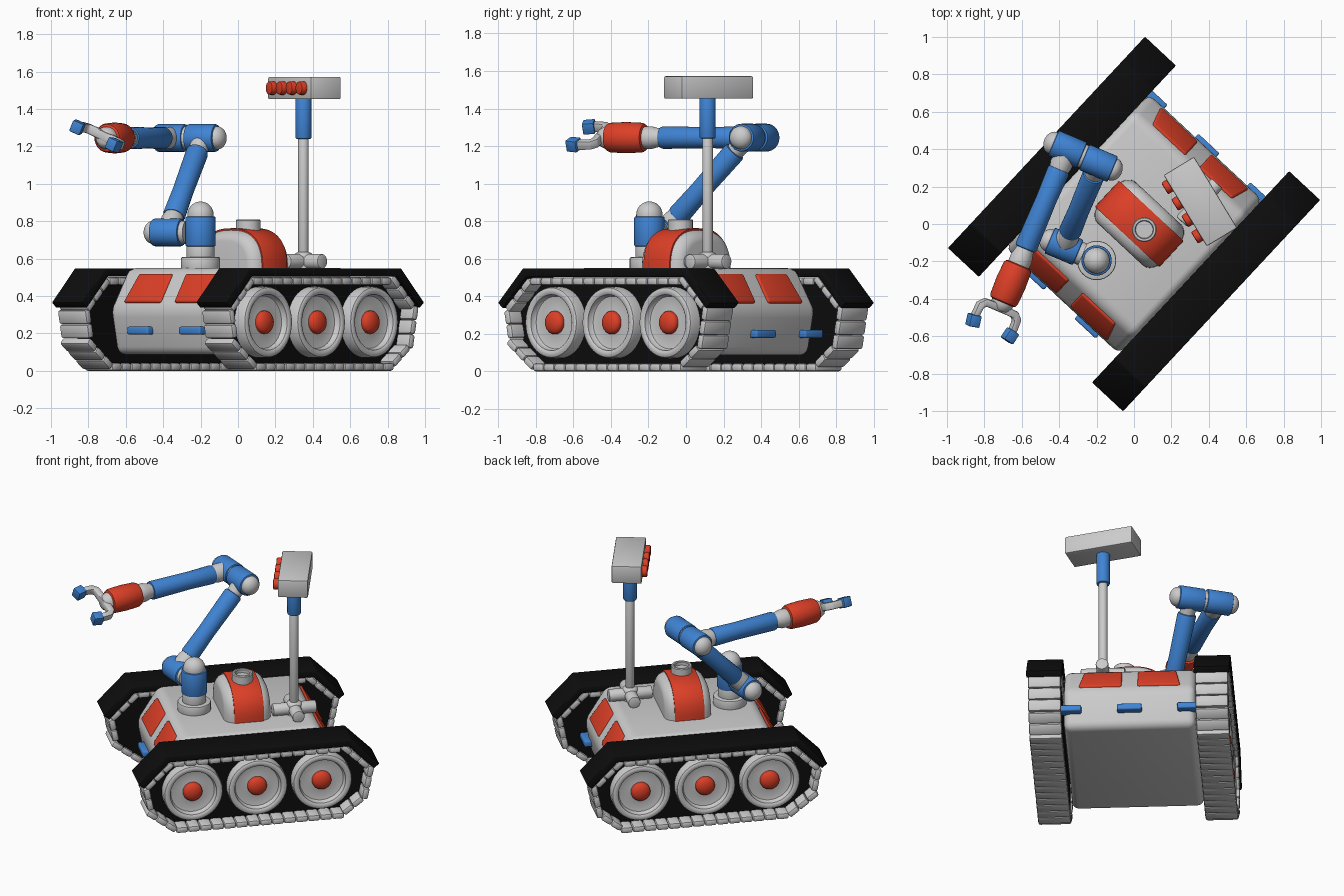
import bpy, bmesh, math
from mathutils import Matrix, Vector as V

if "Cube" in bpy.data.objects:
    bpy.data.objects.remove(bpy.data.objects["Cube"])

def material(name, rgb):
    m = bpy.data.materials.new(name)
    m.diffuse_color = (*rgb, 1)
    m.use_nodes = True
    m.node_tree.nodes["Principled BSDF"].inputs["Base Color"].default_value = m.diffuse_color
    return m

RED = material("red", (0.72, 0.05, 0.02))
BLUE = material("blue", (0.05, 0.23, 0.66))
BLACK = material("black", (0.004, 0.004, 0.004))
I = Matrix()
T = Matrix.Translation
G = Matrix.Rotation(math.radians(47), 4, 'Z')      # vehicle heading
SIDE = Matrix.Rotation(math.pi / 2, 4, 'X')        # profile xy -> xz

def finish(name, bm, M, mat=None, bevel=0, seg=3):
    bmesh.ops.remove_doubles(bm, verts=bm.verts, dist=1e-5)
    bmesh.ops.recalc_face_normals(bm, faces=bm.faces)
    if bevel:
        edges = [e for e in bm.edges if len(e.link_faces) == 2 and e.calc_face_angle(0) > 0.3]
        bmesh.ops.bevel(bm, geom=edges, offset=bevel, segments=seg, profile=0.5,
                        affect='EDGES', clamp_overlap=True)
    bm.transform(M)
    bmesh.ops.recalc_face_normals(bm, faces=bm.faces)
    me = bpy.data.meshes.new(name)
    bm.to_mesh(me)
    bm.free()
    ob = bpy.data.objects.new(name, me)
    bpy.context.collection.objects.link(ob)
    if mat:
        me.materials.append(mat)
    return ob

def prism(name, pts, h0, h1, M, mat=None, bevel=0, seg=3):
    bm = bmesh.new()
    f = bm.faces.new([bm.verts.new((x, y, h0)) for x, y in pts])
    r = bmesh.ops.extrude_face_region(bm, geom=[f])
    bmesh.ops.translate(bm, vec=(0, 0, h1 - h0),
                        verts=[v for v in r['geom'] if isinstance(v, bmesh.types.BMVert)])
    return finish(name, bm, M, mat, bevel, seg)

def box(name, size, M, mat=None, bevel=0.01, seg=3):
    x, y, z = (s / 2 for s in size)
    return prism(name, [(-x, -y), (x, -y), (x, y), (-x, y)], -z, z, M, mat, bevel, seg)

def loft(name, rings, M, mat=None, closed=False):
    bm = bmesh.new()
    vs = [[bm.verts.new(p) for p in r] for r in rings]
    n = len(vs[0])
    for a, b in zip(vs, vs[1:]):
        for i in range(n):
            bm.faces.new((a[i], a[(i + 1) % n], b[(i + 1) % n], b[i]))
    bm.faces.new(vs[0])
    bm.faces.new(vs[-1])
    return finish(name, bm, M, mat)

def lathe(name, prof, M, mat=None, n=32):
    ang = [2 * math.pi * i / n for i in range(n)]
    return loft(name, [[(max(r, 0.0005) * math.cos(a), max(r, 0.0005) * math.sin(a), h) for a in ang]
                       for r, h in prof], M, mat)

def rod(r, h0, h1, b=0.008):
    return [(r - b, h0), (r - b * .3, h0 + b * .3), (r, h0 + b), (r, h1 - b), (r - b * .3, h1 - b * .3), (r - b, h1)]

def dome(r, h0, h1, k=1.0):
    return [(r, h0), (r, h1)] + [(r * math.cos(t * math.pi / 16), h1 + k * r * math.sin(t * math.pi / 16))
                                 for t in range(1, 9)]

def along(p, d):
    return T(p) @ V(d).to_track_quat('Z', 'Y').to_matrix().to_4x4()

# Hull with sloped ends
prism("hull", [(-.52, .085), (.52, .085), (.57, .33), (.435, .55), (-.435, .55), (-.57, .33)],
      -.415, .415, G @ SIDE, None, .045, 4)
slope = Matrix(((0, -.523, .852, .5025), (1, 0, 0, 0), (0, .852, .523, .44), (0, 0, 0, 1)))
for end, turn, tabs, tz in (("rear", 0, (-.38, 0, .38), .2), ("front", math.pi, (-.19, .19), .215)):
    E = G @ Matrix.Rotation(turn, 4, 'Z')
    for s in (-1, 1):
        prism(end + "_panel", [(s * .05, -.09), (s * .32, -.09), (s * .29, .09), (s * .05, .09)],
              -.02, .012, E @ slope, RED, .012)
    for y in tabs:
        box(end + "_tab", (.07, .155, .042), E @ T((.553, y, tz)), BLUE, .01)

# Tracks: fender, core, links and wheels on each side
path = [V(p) for p in ((-.53, .021), (.53, .021), (.685, .14), (.722, .325), (.56, .48),
                       (-.56, .48), (-.722, .325), (-.685, .14))]
lens = [(path[(i + 1) % 8] - path[i]).length for i in range(8)]

def belt_frame(d):
    for i, l in enumerate(lens):
        if d <= l:
            t = (path[(i + 1) % 8] - path[i]) / l
            p = path[i] + t * d
            return T((p.x, 0, p.y)) @ Matrix.Rotation(-math.atan2(t.y, t.x), 4, 'Y')
        d -= l

for side, s in (("left", 1), ("right", -1)):
    S = G @ T((0, s * .527, 0))
    prism(side + "_fender", [(-.775, .365), (-.595, .548), (.595, .548), (.775, .365),
                             (.74, .335), (.575, .503), (-.575, .503), (-.74, .335)],
          -.113, .113, S @ SIDE, BLACK, .006, 2)
    prism(side + "_track_core", [tuple(p * .985 + V((0, .004))) for p in path], -.09, .012,
          S @ Matrix.Scale(s, 4, (0, 1, 0)) @ Matrix.Scale(-1, 4, (0, 1, 0)) @ SIDE, BLACK)
    bm = bmesh.new()
    count = 44
    for k in range(count):
        bmesh.ops.create_cube(bm, size=1, matrix=belt_frame((k + .5) * sum(lens) / count)
                              @ Matrix.Diagonal((.076, .208, .042, 1)))
    edges = list(bm.edges)
    bmesh.ops.bevel(bm, geom=edges, offset=.013, segments=2, profile=.5, affect='EDGES')
    finish(side + "_track_links", bm, S)
    for x in (-.415, 0, .415):
        W = S @ along((x, 0, .26), (0, s, 0))
        lathe(side + "_wheel", [(.19, 0), (.19, .07), (.185, .082), (.175, .087), (.158, .087), (.149, .08),
                                (.146, .055), (.14, .048), (.1, .04), (.07, .045)], W, None, 40)
        lathe(side + "_hub", dome(.062, .03, .055, .55), W, RED, 24)

# Rounded pod with a coloured band and top hatch
def arch(x, k, n=2.6):
    pts = []
    for i in range(29):
        a = math.pi * i / 28
        c, q = math.cos(a), max(math.sin(a), 0)
        pts.append((x, -.02 + .228 * k * math.copysign(abs(c) ** (2 / n), c), .54 + .215 * k * q ** (2 / n)))
    return pts

loft("pod", [arch(x, k) for x, k in ((-.13, .72), (-.127, .8), (-.115, .88), (-.1, .94), (-.08, .98), (-.06, 1),
                                     (.1, 1), (.12, .98), (.14, .94), (.155, .88), (.167, .8), (.17, .72))], G)
loft("pod_band", [arch(x, k) for x, k in ((-.075, .95), (-.075, 1.02), (-.068, 1.035), (.108, 1.035),
                                          (.115, 1.02), (.115, .95))], G, RED)
lathe("pod_hatch", [(.066, 0), (.066, .065), (.061, .07), (.05, .07), (.046, .065), (.046, .045)],
      T((.055, -.03, .74)))

# Sensor mast with cross foot and camera head
base = V((.35, .115, .585))
for k in (0, math.pi / 2):
    d = G.to_3x3() @ V((math.cos(k), math.sin(k), 0))
    lathe("mast_foot", rod(.04, -.14, .14), along(base, d))
lathe("mast_hub", dome(.05, -.04, .03, .5), T(base))
lathe("mast_pole", rod(.028, 0, .7), T(base))
lathe("mast_sleeve", rod(.043, 1.24, 1.47), T((.35, .115, 0)), BLUE)
H = T((.355, .12, 1.512)) @ Matrix.Rotation(math.radians(-58.8), 4, 'Z')
box("camera_head", (.445, .19, .12), H, None, .008, 2)
for x in (-.158, -.055, .048, .15):
    lathe("camera_lens", rod(.036, .08, .128), H @ along((x, 0, 0), (0, -1, 0)), RED, 20)

# Arm: turret, joints and two links
a, d = V((.92, -.39, 0)), V((-.39, -.92, 0))
P0, P1 = V((-.2, -.195, 0)), V((-.375, -.12, .74))
P2, P3 = V((-.19, .325, 1.245)), V((-.355, .40, 1.245))
lathe("turret_ring", rod(.105, .53, .608), T(P0))
lathe("turret_neck", rod(.075, .58, .68), T(P0))
lathe("turret_sleeve", rod(.081, .665, .825), T(P0), BLUE)
lathe("turret_dome", dome(.07, .8, .835), T(P0))

def joint(name, c, out):
    lathe(name + "_sleeve", rod(.074, -.083, .083), along(c, out), BLUE)
    lathe(name + "_core", dome(.062, -.11, .085, .8), along(c, out))

joint("shoulder", P1, -a)
joint("elbow_inner", P2, a)
joint("elbow_outer", P3, -a)

def link(name, p, q, r, L):
    M = along(p, q)
    lathe(name + "_lower_collar", [(.06, .03), (.06, .09), (.045, .15)], M)
    lathe(name + "_sleeve", [(r - .012, .115), (r - .004, .118), (r, .13), (r - .004, L * .5), (r, L - .015),
                             (r - .004, L - .003), (r - .012, L)], M, BLUE)
    return M

M = link("upper_arm", P1, P2 - P1, .06, .6)
lathe("upper_arm_top_collar", [(.045, .57), (.05, .62), (.06, .7)], M)
M = link("forearm", P3, d, .06, .58)
lathe("wrist_collar", [(.045, .56), (.052, .6), (.06, .63), (.06, .66), (.055, .7)], M)
lathe("wrist_sleeve", [(.06, .67), (.072, .675), (.079, .69), (.083, .78), (.079, .87), (.072, .885), (.06, .89)], M, RED)
lathe("gripper_base", [(.06, .87), (.06, .9), (.045, .93), (.03, .94)], M)

# Gripper: two bent fingers with coloured tips, rolled about the forearm
roll = math.radians(24)
ar = a * math.cos(roll) - V((0, 0, math.sin(roll)))
n = ar.cross(d)
F = Matrix([[ar[i], d[i], n[i], (P3 + V((0, 0, .01)))[i]] for i in range(3)] + [[0, 0, 0, 1]])
for s in (-1, 1):
    pts = [(-.02, .9), (.1, .905), (.135, .94), (.138, 1.03), (.1, 1.03), (.097, .96), (.085, .945), (-.02, .945)]
    prism("gripper_finger", [(s * x, y) for x, y in pts], -.025, .025, F, None, .009, 2)
    box("gripper_tip", (.062, .065, .065), F @ T((s * .116, 1.04, 0)) @ Matrix.Rotation(s * .2, 4, 'Z'), BLUE, .007, 2)

# Smooth shading with crisp edges
for ob in bpy.context.collection.objects:
    ob.select_set(True)
    bpy.context.view_layer.objects.active = ob
bpy.ops.object.shade_smooth_by_angle(angle=math.radians(38))
